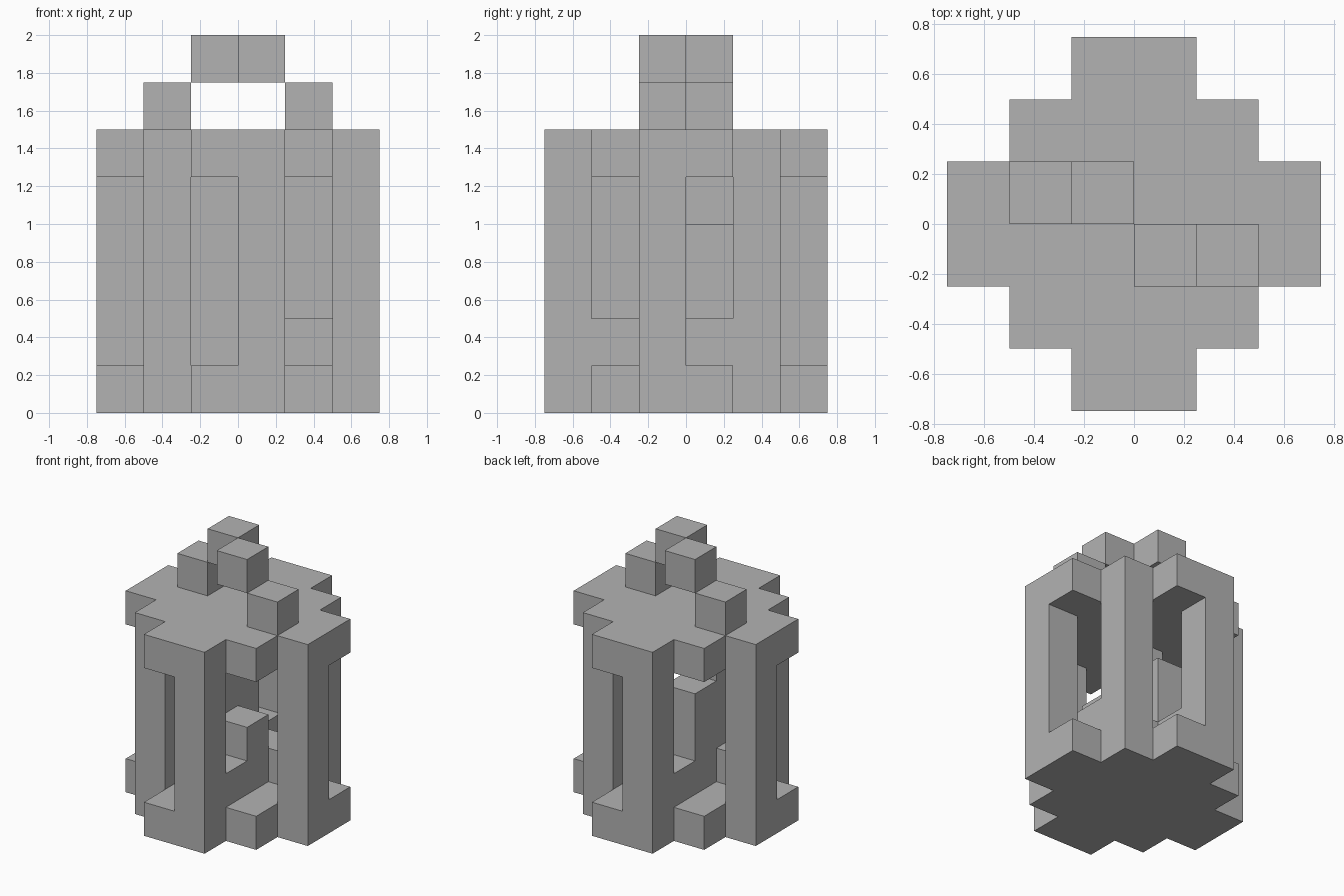
import bpy
import bmesh
from mathutils import Vector

cube = bpy.data.objects.get("Cube")
if cube:
    bpy.data.objects.remove(cube, do_unlink=True)

CELL = 0.25

stone = bpy.data.materials.new("grey")
stone.use_nodes = True
GREY = (0.45, 0.45, 0.45, 1)
stone.diffuse_color = GREY
stone.node_tree.nodes["Principled BSDF"].inputs["Base Color"].default_value = GREY


def column(x, y, bottom, top):
    return {(x, y, z) for z in range(bottom, top)}


def turned(cell):
    """Half turn of a plan cell around the centre."""
    return (-1 - cell[0], -1 - cell[1])


def plate(level):
    """Stepped round plate, one cell thick."""
    cells = set()
    for y, half in zip(range(-3, 3), (1, 2, 3, 3, 2, 1)):
        cells |= {(x, y, level) for x in range(-half, half)}
    return cells


parts = {"base_plate": plate(0), "roof_plate": plate(5)}

# Outer pillars, in pairs opposite each other
for name, cell in (("front_pillar", (0, -3)), ("corner_pillar", (-2, -2)),
                   ("side_pillar", (2, -1))):
    parts[name] = column(*cell, 1, 5)
    parts[name + "_opposite"] = column(*turned(cell), 1, 5)

# Inner steps rising to the roof
for name, cell, top in (("low_step", (0, 0), 2), ("middle_step", (0, -1), 3),
                        ("high_step", (-1, 0), 4), ("core_post", (-1, -1), 5)):
    parts[name] = column(*cell, 1, top)

# Low pinwheel arms around the core
for name, cell in (("front_arm", (0, -2)), ("side_arm", (1, 0))):
    parts[name] = column(*cell, 1, 2)
    parts[name + "_opposite"] = column(*turned(cell), 1, 2)

# Handle blocks on the roof
for name, cell, level in (("handle_foot", (1, -1), 6), ("handle_top", (0, -1), 7)):
    parts[name] = column(*cell, level, level + 1)
    parts[name + "_opposite"] = column(*turned(cell), level, level + 1)

solid = set().union(*parts.values())


def build(name, cells):
    """Mesh only the exposed sides of the cells and merge flat areas."""
    bm = bmesh.new()
    for cell in sorted(cells):
        centre = Vector(cell) + Vector((0.5, 0.5, 0.5))
        for axis in range(3):
            for sign in (-1, 1):
                n = Vector((0, 0, 0))
                n[axis] = sign
                if tuple(int(a + b) for a, b in zip(cell, n)) in solid:
                    continue
                u = Vector((0, 0, 0))
                u[(axis + 1) % 3] = 0.5
                v = n.cross(u)
                mid = centre + n / 2
                corners = (mid - u - v, mid + u - v, mid + u + v, mid - u + v)
                bm.faces.new([bm.verts.new(c * CELL) for c in corners])
    bmesh.ops.remove_doubles(bm, verts=bm.verts, dist=0.001)
    bmesh.ops.dissolve_limit(bm, angle_limit=0.01, verts=bm.verts, edges=bm.edges)
    mesh = bpy.data.meshes.new(name)
    bm.to_mesh(mesh)
    bm.free()
    mesh.materials.append(stone)
    bpy.context.collection.objects.link(bpy.data.objects.new(name, mesh))


for part_name, part_cells in parts.items():
    build(part_name, part_cells)
